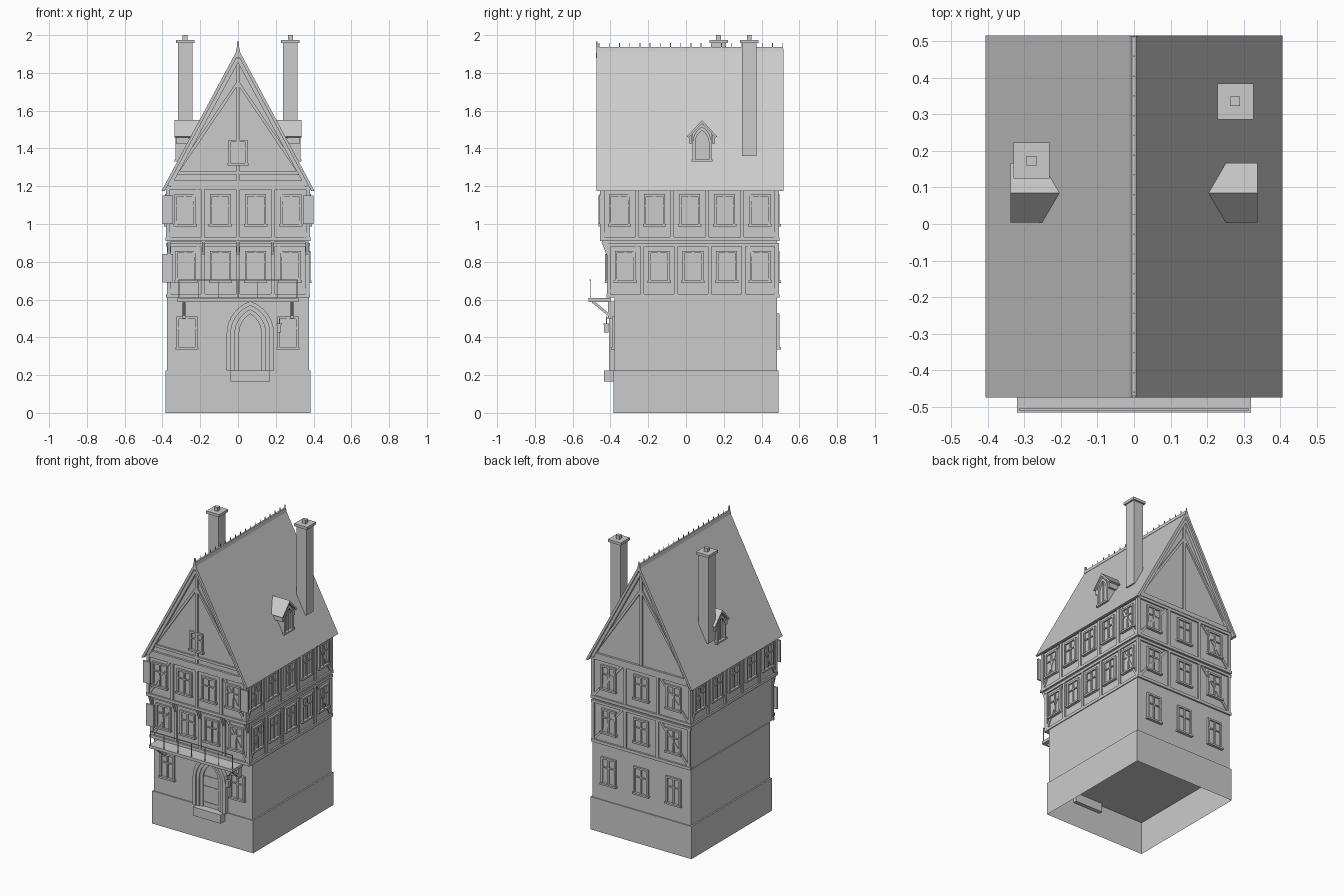
import bpy, bmesh, math
from mathutils import Matrix, Vector

if "Cube" in bpy.data.objects:
    bpy.data.objects.remove(bpy.data.objects["Cube"])


class Part:
    """Collects solids into one named object."""
    def __init__(self, name):
        self.name, self.bm = name, bmesh.new()

    def prism(self, M, pts, d0, d1):
        """Extrude a (u, z) outline along the frame's outward axis."""
        a = [self.bm.verts.new(M @ Vector((u, d0, z))) for u, z in pts]
        b = [self.bm.verts.new(M @ Vector((u, d1, z))) for u, z in pts]
        self.bm.faces.new(a)
        self.bm.faces.new(b[::-1])
        for i in range(len(a)):
            j = (i + 1) % len(a)
            self.bm.faces.new((a[j], a[i], b[i], b[j]))

    def rect(self, M, u0, u1, z0, z1, d0, d1):
        self.prism(M, [(u0, z0), (u1, z0), (u1, z1), (u0, z1)], d0, d1)

    def beam(self, M, p, q, w, d0, d1):
        p, q = Vector(p), Vector(q)
        t = (q - p).normalized() * w / 2
        n = Vector((-t.y, t.x))
        self.prism(M, [p + n, p - n, q - n, q + n], d0, d1)

    def done(self):
        bmesh.ops.recalc_face_normals(self.bm, faces=self.bm.faces)
        me = bpy.data.meshes.new(self.name)
        self.bm.to_mesh(me)
        self.bm.free()
        ob = bpy.data.objects.new(self.name, me)
        bpy.context.collection.objects.link(ob)
        return ob


def frame(u, n, dist):
    """Wall frame: u along the wall, n outward, z up, dist from the centre."""
    u, n = Vector(u), Vector(n)
    o = n * dist
    return Matrix(((u.x, n.x, 0, o.x), (u.y, n.y, 0, o.y), (0, 0, 1, 0), (0, 0, 0, 1)))


def front(d): return frame((1, 0, 0), (0, -1, 0), d)
def back(d): return frame((1, 0, 0), (0, 1, 0), d)
def right(d): return frame((0, 1, 0), (1, 0, 0), d)
def left(d): return frame((0, 1, 0), (-1, 0, 0), d)


W = front(0)  # world frame, outward = -y

# open-bottomed plinth
p = Part("plinth")
p.rect(W, -.385, .385, 0, .225, -.49, .385)
bm = p.bm
bm.normal_update()
low = [f for f in bm.faces if all(v.co.z < .01 for v in f.verts)]
bmesh.ops.delete(bm, geom=low, context='FACES_ONLY')
p.done()

# storeys, each jettied further to the front
p = Part("walls")
p.rect(W, -.375, .375, .225, .61, -.483, .378)
p.rect(W, -.370, .370, .61, .905, -.483, .410)
p.rect(W, -.373, .373, .905, 1.2, -.483, .445)
p.prism(W, [(-.373, 1.19), (.373, 1.19), (.373, 1.21), (0, 1.9), (-.373, 1.21)], -.483, .445)
p.done()

# roof
p = Part("roof")
p.prism(W, [(-.405, 1.175), (0, 1.93), (.405, 1.175), (.388, 1.175), (0, 1.895), (-.388, 1.175)], -.515, .474)
p.done()
p = Part("ridge_cap")
p.prism(W, [(-.012, 1.912), (-.006, 1.937), (.006, 1.937), (.012, 1.912)], -.513, .474)
for i in range(19):
    y = .46 - i * .054
    p.rect(W, -.002, .002, 1.93, 1.957, y - .002, y + .002)
p.rect(W, -.004, .004, 1.88, 1.965, .468, .476)
p.done()

timber = Part("timber_frame")
windows = Part("windows")


def window(M, u, z0, w=.112, h=.17):
    """Frame, mullion, transom, glass and sill."""
    a, b, z1 = u - w / 2, u + w / 2, z0 + h
    windows.rect(M, a, b, z0, z1, 0, .003)
    for s in (a, b - .012):
        windows.rect(M, s, s + .012, z0, z1, 0, .013)
    windows.rect(M, a, b, z1 - .012, z1, 0, .013)
    windows.rect(M, a - .006, b + .006, z0, z0 + .012, 0, .019)
    windows.rect(M, u - .005, u + .005, z0, z1, 0, .01)
    windows.rect(M, a, b, z0 + h * .62, z0 + h * .62 + .008, 0, .01)


def storey(M, u0, u1, z0, z1, bays):
    """Rails, posts, end braces and one window per bay."""
    timber.rect(M, u0 - .01, u1 + .01, z0, z0 + .02, 0, .011)
    timber.rect(M, u0 - .01, u1 + .01, z1 - .018, z1, 0, .010)
    step = (u1 - u0) / bays
    for i in range(bays + 1):
        u = u0 + i * step
        u = min(max(u, u0 + .004), u1 - .004)
        timber.rect(M, u - .01, u + .01, z0, z1, 0, .009)
    for i in range(bays):
        window(M, u0 + (i + .5) * step, z0 + .078)
    for e, s in ((u0, 1), (u1, -1)):
        timber.beam(M, (e + s * .012, z0 + .025), (e + s * (step - .025), z1 - .02), .016, 0, .007)


F1, F2, B = front(.41), front(.445), back(.483)
R1, R2, L2 = right(.37), right(.373), left(.373)
storey(F1, -.37, .37, .61, .9, 4)
storey(F2, -.373, .373, .91, 1.2, 4)
storey(B, -.37, .37, .61, .9, 3)
storey(B, -.373, .373, .91, 1.2, 3)
storey(R1, -.41, .483, .61, .9, 5)
storey(R2, -.445, .483, .91, 1.2, 5)
storey(L2, -.445, .483, .91, 1.2, 5)

# gable framing
for M in (F2, B):
    timber.rect(M, -.372, .372, 1.2, 1.23, 0, .014)
    timber.rect(M, -.009, .009, 1.22, 1.87, 0, .01)
    for s in (-1, 1):
        timber.beam(M, (s * .355, 1.225), (0, 1.75), .016, 0, .01)
        timber.beam(M, (s * .365, 1.2), (0, 1.875), .02, 0, .02)
timber.rect(F2, -.32, .32, 1.262, 1.28, 0, .01)

# jetty brackets under the top storey
for i in range(5):
    x = -.366 + i * .183
    timber.prism(right(0) @ Matrix.Translation((0, x, 0)),
                 [(-.41, .82), (-.422, .84), (-.447, .905), (-.41, .905)], -.008, .008)
timber.done()

# remaining windows: attic, ground floor front and back
window(F2, 0, 1.31, .1, .135)
for x in (-.27, .265):
    window(front(.378), x, .335, .11, .175)
for x in (-.247, 0, .247):
    window(B, x, .335, .112, .19)
windows.done()

# open shutters at the outer windows
p = Part("shutters")
for M, s, z in ((F1, -1, .69), (F2, -1, 1.0), (F2, 1, 1.0)):
    lo, hi = sorted((s * .345, s * .4))
    p.rect(M, lo, hi, z, z + .15, .009, .019)
p.done()


def arch(u, half, base, spring, rise, n=7):
    """Pointed arch outline, left foot to right foot."""
    c = (rise ** 2 - half ** 2) / (2 * half)
    r, top = half + c, math.atan2(rise, c)
    arc = [(r * math.cos(top * i / n) - c, spring + r * math.sin(top * i / n)) for i in range(n + 1)]
    lft = [(u - x, z) for x, z in arc]
    rgt = [(u + x, z) for x, z in arc[-2::-1]]
    return [(u - half, base)] + lft + rgt + [(u + half, base)]


# stepped arched doorway
G = front(.378)
p = Part("door_surround")
for i, d in enumerate((.03, .022, .014)):
    h = .125 - i * .022
    p.prism(G, arch(.065, h, .225, .42, .17 - i * .022)
            + arch(.065, h - .022, .225, .42, .148 - i * .022)[::-1], 0, d)
p.done()
p = Part("door")
p.prism(G, arch(.065, .059, .225, .42, .104), 0, .004)
for z in (.25, .36, .43):
    p.rect(G, .01, .12, z, z + .008, 0, .008)
p.done()
p = Part("door_step")
p.rect(W, -.04, .17, .165, .225, .36, .433)
p.done()

# lantern beside the door
p = Part("lantern")
p.rect(W, .208, .228, .425, .465, .41, .433)
p.rect(W, .204, .232, .465, .472, .406, .437)
p.rect(W, .216, .22, .47, .51, .419, .424)
p.rect(W, .216, .22, .5, .506, .375, .424)
p.done()

# balcony with railing and diagonal brackets
p = Part("balcony")
p.rect(W, -.32, .32, .588, .608, .4, .515)
for x in (-.285, .285):
    M = right(0) @ Matrix.Translation((0, x, 0))
    p.beam(M, (-.495, .59), (-.41, .52), .014, -.008, .008)
    p.rect(M, -.412, -.375, .5, .59, -.008, .008)
for i in range(7):
    x = -.312 + i * .104
    p.rect(W, x - .002, x + .002, .6, .705, .505, .509)
p.rect(W, -.314, .314, .7, .705, .504, .51)
p.done()

# dormers on both slopes
p = Part("dormers")
for M in (right(0), left(0)):
    c = .085
    p.prism(M, [(c - .05, 1.33), (c + .05, 1.33), (c + .05, 1.48), (c, 1.53), (c - .05, 1.48)], .2, .318)
    p.prism(M, [(c - .081, 1.462), (c, 1.55), (c + .081, 1.462), (c + .07, 1.458), (c, 1.532),
                (c - .07, 1.458)], .203, .337)
    p.prism(M, arch(c, .05, 1.335, 1.43, .085) + arch(c, .036, 1.335, 1.43, .065)[::-1], .31, .331)
    p.rect(M, c - .003, c + .003, 1.335, 1.49, .31, .324)
    p.rect(M, c - .056, c + .056, 1.33, 1.342, .31, .336)
    for s in (-1, 1):
        p.rect(M, c + s * .06 - .008, c + s * .06 + .008, 1.425, 1.47, .26, .328)
p.done()

# chimneys
p = Part("chimneys")
for x, y in ((.277, .335), (-.28, .173)):
    for h, z0, z1 in ((.038, 1.36, 1.965), (.049, 1.957, 1.975), (.013, 1.97, 2.0)):
        p.rect(W, x - h, x + h, z0, z1, -y - h, -y + h)
p.done()
